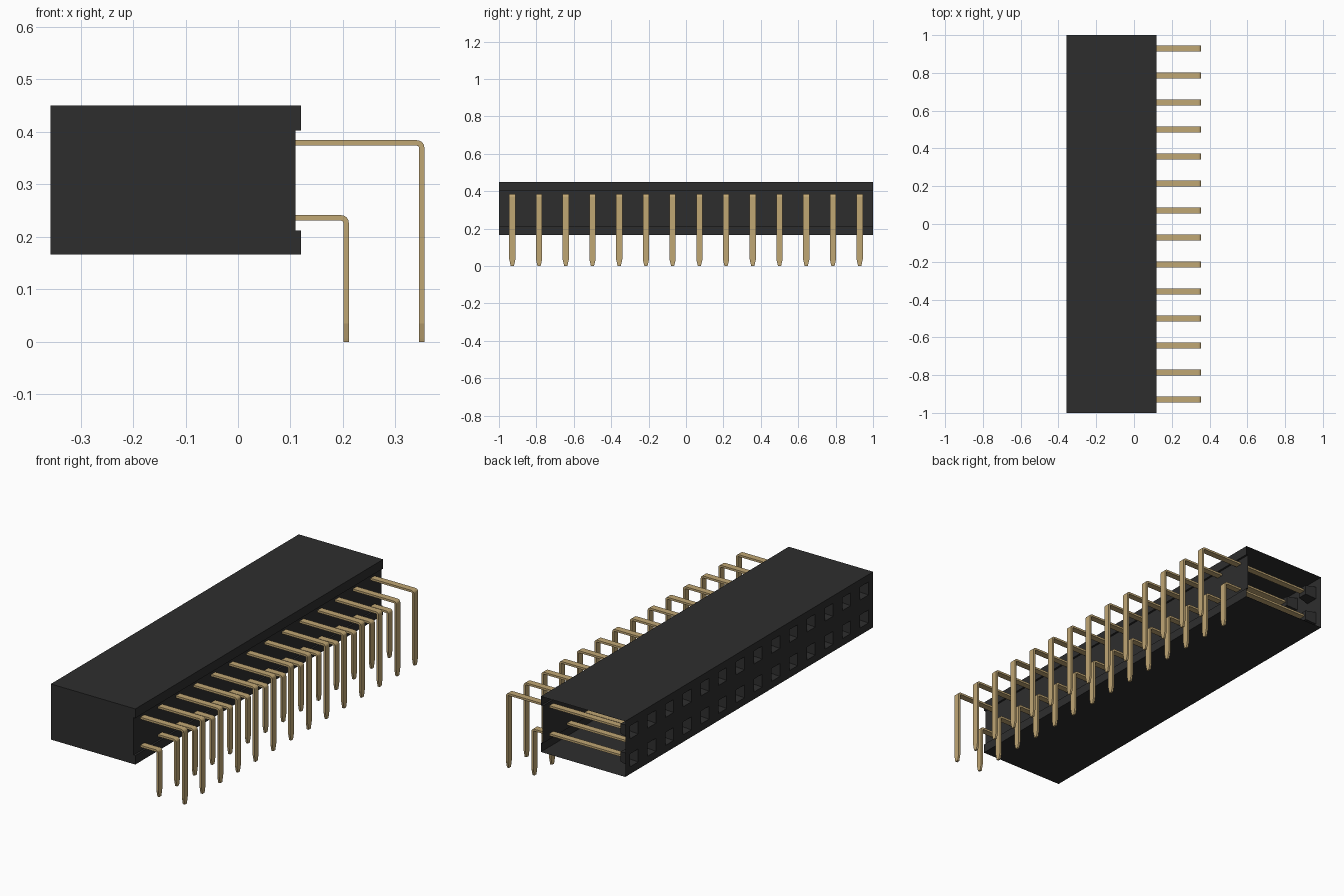
import bpy, bmesh, math

if "Cube" in bpy.data.objects:
    bpy.data.objects.remove(bpy.data.objects["Cube"], do_unlink=True)


def material(name, rgb, rough):
    m = bpy.data.materials.new(name)
    m.use_nodes = True
    m.diffuse_color = (*rgb, 1)
    bsdf = m.node_tree.nodes["Principled BSDF"]
    bsdf.inputs["Base Color"].default_value = (*rgb, 1)
    bsdf.inputs["Roughness"].default_value = rough
    return m


black = material("black plastic", (0.027, 0.027, 0.027), 0.6)
gold = material("gold metal", (0.53, 0.385, 0.175), 0.5)


def finish(name, bm, mat):
    mesh = bpy.data.meshes.new(name)
    bm.to_mesh(mesh)
    bm.free()
    mesh.materials.append(mat)
    ob = bpy.data.objects.new(name, mesh)
    bpy.context.collection.objects.link(ob)
    return ob


COUNT = 14
PITCH = 2 / COUNT
CENTRES = [-1 + PITCH * (i + 0.5) for i in range(COUNT)]
LOW_Z, HIGH_Z = 0.236, 0.379
LEFT, RIGHT, STEP = -0.357, 0.12, 0.11
BOTTOM, TOP = 0.166, 0.45
HOLE = 0.033

# Housing: thin shell, closed at the front end and open at the back end
bm = bmesh.new()
profile = [(LEFT, BOTTOM), (RIGHT, BOTTOM), (RIGHT, 0.212), (STEP, 0.212),
           (STEP, 0.403), (RIGHT, 0.403), (RIGHT, TOP), (LEFT, TOP)]
front = [bm.verts.new((x, -1, z)) for x, z in profile]
back = [bm.verts.new((x, 1, z)) for x, z in profile]
bm.faces.new(front)
for i in range(len(profile) - 1):
    bm.faces.new((front[i], back[i], back[i + 1], front[i + 1]))

# Socket wall: a grid whose hole cells become tapered pockets
ys = [-1] + [c + s for c in CENTRES for s in (-HOLE, HOLE)] + [1]
zs = [BOTTOM] + [c + s for c in (LOW_Z, HIGH_Z) for s in (-HOLE, HOLE)] + [TOP]
grid = [[bm.verts.new((LEFT, y, z)) for z in zs] for y in ys]
pockets, open_slots = [], []
for i in range(len(ys) - 1):
    for j in range(len(zs) - 1):
        f = bm.faces.new((grid[i][j], grid[i][j + 1],
                          grid[i + 1][j + 1], grid[i + 1][j]))
        if i % 2 and j % 2:
            pockets.append(f)
for f in bmesh.ops.extrude_discrete_faces(bm, faces=pockets)["faces"]:
    mid = f.calc_center_median()
    for v in f.verts:
        v.co = mid + (v.co - mid) * 0.75
        v.co.x += 0.06
    # A few middle sockets in the upper row pass right through
    if mid.z > 0.3 and -0.25 < mid.y < 0.25:
        open_slots.append(f)
bmesh.ops.delete(bm, geom=open_slots, context="FACES_ONLY")
bmesh.ops.remove_doubles(bm, verts=bm.verts, dist=0.0001)
finish("housing", bm, black)

# Bent pins: flat strip swept along an L, tapering at the foot
THICK, WIDTH = 0.0105, 0.033


def pin(name, y, z, x):
    t, r = THICK / 2, 0.009
    cx, cz = x - r, z - r
    sections = [((-0.295, z + t), (-0.295, z - t), 1)]
    for k in range(5):
        a = math.radians(90 - 22.5 * k)
        c, s = math.cos(a), math.sin(a)
        sections.append(((cx + (r + t) * c, cz + (r + t) * s),
                         (cx + (r - t) * c, cz + (r - t) * s), 1))
    for foot, w in ((0.035, 1), (0.006, 0.6), (0, 0.5)):
        sections.append(((x + t, foot), (x - t, foot), w))
    bm = bmesh.new()
    rings = []
    for outer, inner, w in sections:
        h = WIDTH / 2 * w
        rings.append([bm.verts.new((p[0], y + d, p[1]))
                      for p, d in ((outer, -h), (outer, h), (inner, h), (inner, -h))])
    for a, b in zip(rings, rings[1:]):
        for k in range(4):
            n = (k + 1) % 4
            bm.faces.new((a[k], a[n], b[n], b[k]))
    bm.faces.new(rings[0])
    bm.faces.new(rings[-1])
    bmesh.ops.recalc_face_normals(bm, faces=bm.faces)
    finish(name, bm, gold)


for i, y in enumerate(CENTRES, 1):
    pin(f"upper_pin_{i}", y, HIGH_Z, 0.35)
    pin(f"lower_pin_{i}", y, LOW_Z, 0.206)
